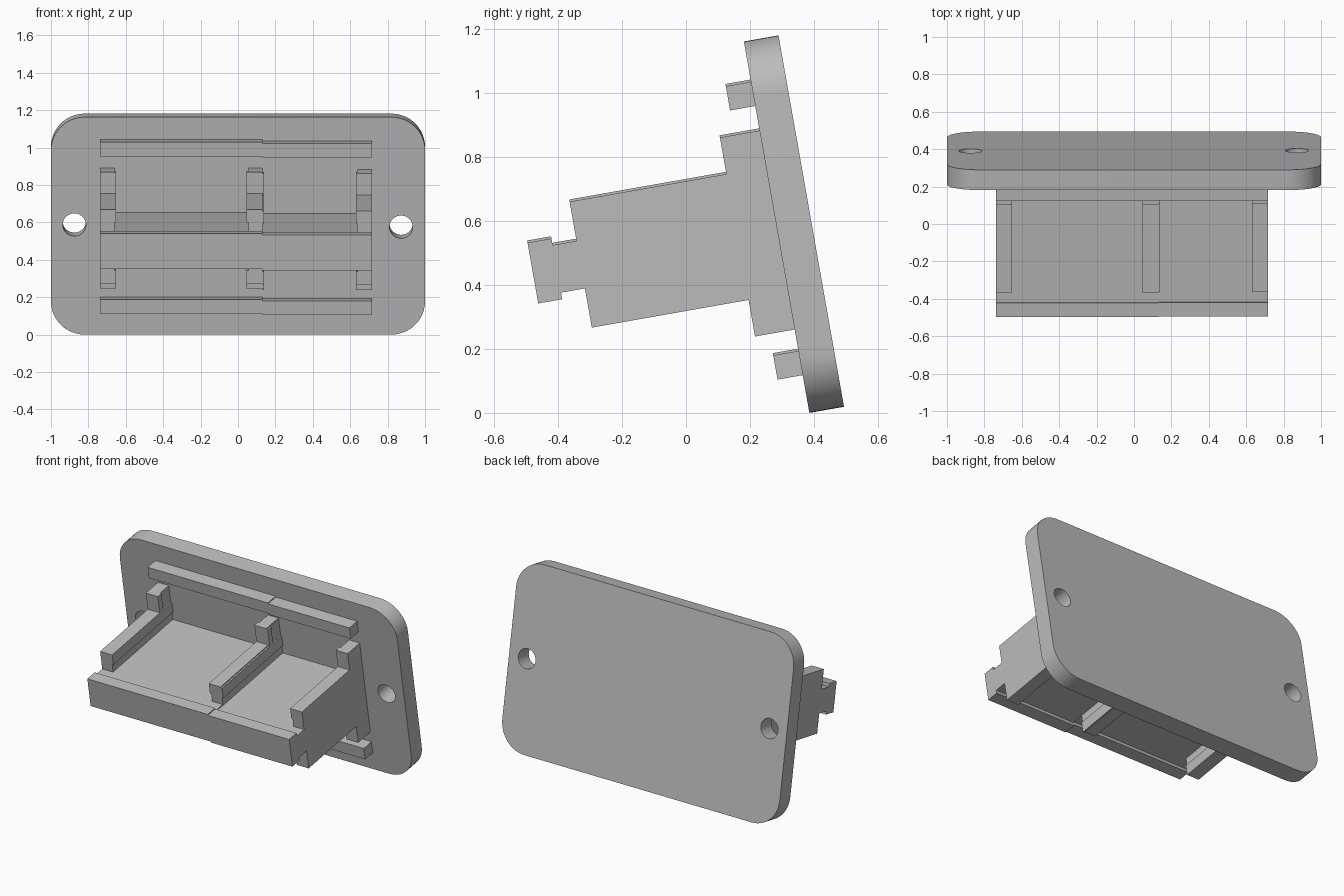
import bpy, bmesh, math
from mathutils import Matrix

cube = bpy.data.objects.get("Cube")
if cube:
    bpy.data.objects.remove(cube, do_unlink=True)

grey = bpy.data.materials.new("plain_grey")
grey.use_nodes = True
grey.diffuse_color = (0.5, 0.5, 0.5, 1)
grey.node_tree.nodes["Principled BSDF"].inputs["Base Color"].default_value = (0.5, 0.5, 0.5, 1)

# The whole bracket leans back; local y = -depth from the plate face, local z = height
LEAN = Matrix.Translation((0, 0.386, 0)) @ Matrix.Rotation(math.radians(10), 4, 'X')
HEIGHT, THICK, RADIUS = 1.18, 0.11, 0.18
MID = 0.588      # height of the symmetry line of the holder
DROP = 0.007     # the right-hand module sits slightly lower


def make(name, bm):
    bmesh.ops.recalc_face_normals(bm, faces=bm.faces)
    mesh = bpy.data.meshes.new(name)
    bm.to_mesh(mesh)
    bm.free()
    mesh.materials.append(grey)
    ob = bpy.data.objects.new(name, mesh)
    bpy.context.collection.objects.link(ob)
    ob.matrix_world = LEAN
    return ob


def extrude(name, points, vec):
    bm = bmesh.new()
    face = bm.faces.new([bm.verts.new(p) for p in points])
    out = bmesh.ops.extrude_face_region(bm, geom=[face])
    bmesh.ops.translate(bm, vec=vec, verts=[v for v in out["geom"] if isinstance(v, bmesh.types.BMVert)])
    return make(name, bm)


def side_profile(name, half, x0, x1, drop=0):
    """Mirror a (depth, half height) outline about MID and extrude it along x."""
    full = half + [(d, -k) for d, k in reversed(half)]
    return extrude(name, [(x0, -d, MID - drop + k) for d, k in full], (x1 - x0, 0, 0))


def block(name, x0, x1, d0, d1, h0, h1):
    pts = [(x0, -d0, h0), (x0, -d1, h0), (x0, -d1, h1), (x0, -d0, h1)]
    return extrude(name, pts, (x1 - x0, 0, 0))


# Rounded mounting plate
outline = []
corners = [(1, HEIGHT, 0), (-1, HEIGHT, 90), (-1, 0, 180), (1, 0, 270)]
for sx, top, start in corners:
    cx = sx * (1 - RADIUS)
    cz = top - RADIUS if top else RADIUS
    for i in range(13):
        a = math.radians(start + i * 7.5)
        outline.append((cx + RADIUS * math.cos(a), 0, cz + RADIUS * math.sin(a)))
plate = extrude("mounting_plate", outline, (0, THICK, 0))

# Screw holes through the plate
for x, h in ((-0.875, 0.596), (0.872, 0.584)):
    bm = bmesh.new()
    bmesh.ops.create_cone(bm, cap_ends=True, segments=40, radius1=0.062, radius2=0.062, depth=0.5,
                          matrix=Matrix.Translation((x, 0, h)) @ Matrix.Rotation(math.pi / 2, 4, 'X'))
    cutter = make("hole_cutter", bm)
    cutter.hide_render = True
    mod = plate.modifiers.new("hole", 'BOOLEAN')
    mod.operation, mod.solver, mod.object = 'DIFFERENCE', 'EXACT', cutter
    bpy.context.view_layer.objects.active = plate
    bpy.ops.object.modifier_apply(modifier=mod.name)
    bpy.data.objects.remove(cutter, do_unlink=True)

# Two modules, each a shelf with a front lip, plus an upper and a lower rail
SHELF = [(0, 0.0755), (0.70, 0.0755), (0.70, 0.0965), (0.776, 0.0965)]
for side, x0, x1, drop in (("right", -0.738, 0.13, 0), ("left", 0.13, 0.716, DROP)):
    side_profile(side + "_shelf", SHELF, x0, x1, drop)
    for label, h in (("upper_rail", 0.982), ("lower_rail", 0.127)):
        block(side + "_" + label, x0, x1, 0, 0.08, h - drop, h + 0.077 - drop)

# Stepped ribs with slightly wider edges above and below the shelf
RIB = [(0, 0.316), (0.126, 0.316), (0.126, 0.2), (0.624, 0.2)]
ribs = (("right_rib", -0.738, -0.66, -0.738, -0.651, 0),
        ("middle_rib", 0.055, 0.13, 0.045, 0.13, 0),
        ("middle_rib_step", 0.13, 0.132, 0.13, 0.14, DROP),
        ("left_rib", 0.64, 0.716, 0.631, 0.716, DROP))
for name, x0, x1, w0, w1, drop in ribs:
    side_profile(name, RIB, x0, x1, drop)
    for label, s in (("upper", 1), ("lower", -1)):
        c = MID - drop
        block(name + "_" + label + "_stop", w0, w1, 0.09, 0.126, c + s * 0.2, c + s * 0.316)
        block(name + "_" + label + "_edge", w0, w1, 0, 0.624, c + s * 0.13, c + s * 0.2)

# Smooth only the round corners and hole walls
bpy.ops.object.select_all(action='DESELECT')
plate.select_set(True)
bpy.context.view_layer.objects.active = plate
bpy.ops.object.shade_smooth_by_angle(angle=math.radians(30))
